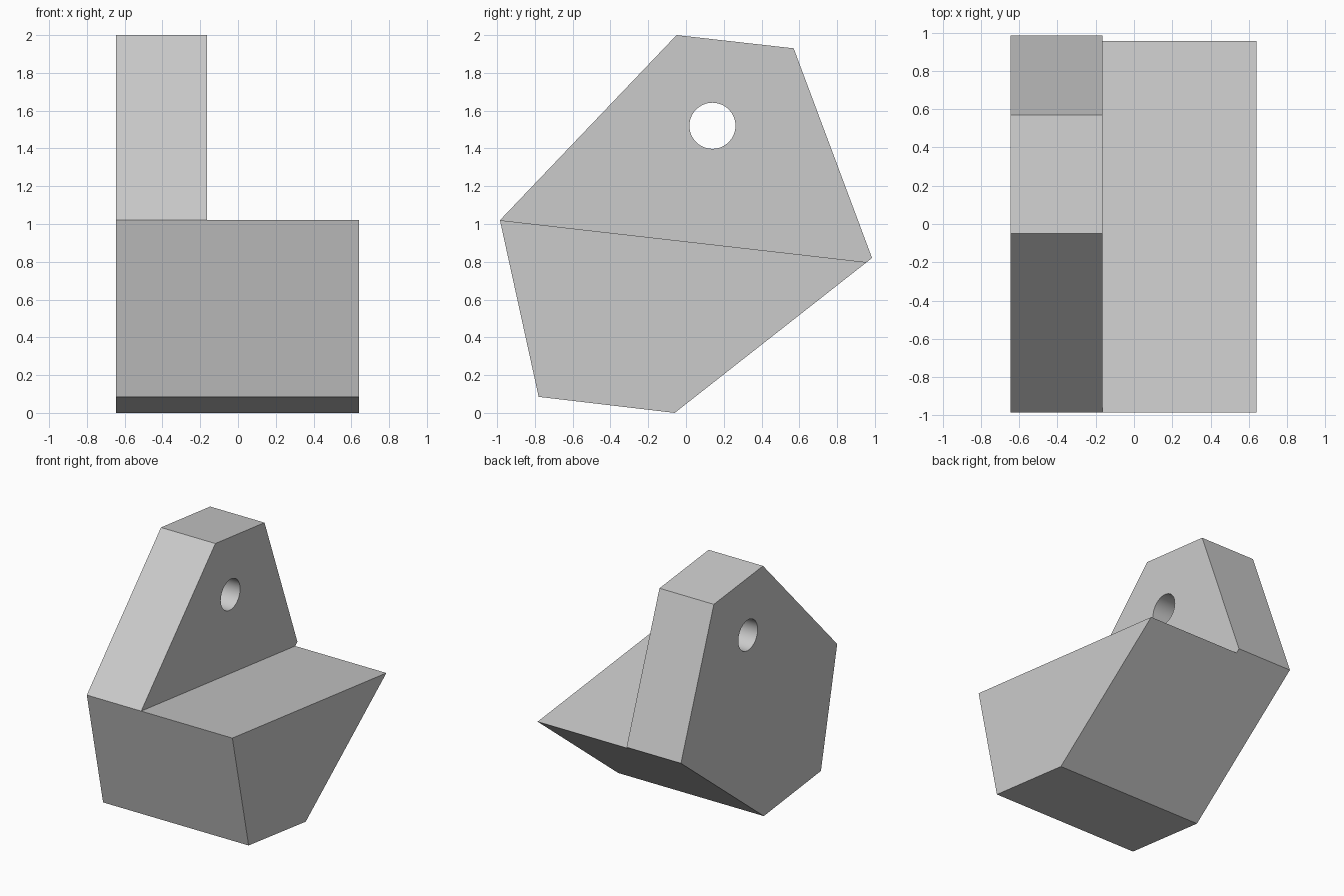
import bpy, bmesh, math
from mathutils import Vector

cube = bpy.data.objects.get("Cube")
if cube:
    bpy.data.objects.remove(cube, do_unlink=True)

# Single grey material
GREY = (0.6, 0.6, 0.6, 1)
mat = bpy.data.materials.new("plain grey")
mat.use_nodes = True
mat.diffuse_color = GREY
mat.node_tree.nodes["Principled BSDF"].inputs["Base Color"].default_value = GREY

# Side profile (y, z) and widths along x
BACK, STEP, FRONT = -0.645, -0.165, 0.64
nose, toe, heel = (-0.985, 1.02), (-0.78, 0.085), (-0.06, 0.0)
tail, top_back, top_front = (0.985, 0.82), (0.57, 1.93), (-0.05, 2.0)
ledge = tuple(Vector(heel).lerp(Vector(tail), 0.973))

bm = bmesh.new()
verts = {p: bm.verts.new((BACK, *p))
         for p in (nose, toe, heel, ledge, tail, top_back, top_front)}
base = bm.faces.new([verts[p] for p in (nose, toe, heel, ledge)])
lug = bm.faces.new([verts[p] for p in (nose, ledge, tail, top_back, top_front)])


def extrude(faces, distance):
    """Extrude faces along +x and return the new end faces."""
    geom = bmesh.ops.extrude_face_region(bm, geom=faces, use_keep_orig=False)["geom"]
    bmesh.ops.translate(bm, vec=(distance, 0, 0),
                        verts=[g for g in geom if isinstance(g, bmesh.types.BMVert)])
    return [g for g in geom if isinstance(g, bmesh.types.BMFace)]


# Plate thickness, keeping a back cap, then the wider base block
caps = bmesh.ops.duplicate(bm, geom=[base, lug])["geom"]
ends = extrude([base, lug], STEP - BACK)
bmesh.ops.remove_doubles(bm, verts=bm.verts, dist=0.0001)
lower = min(ends, key=lambda f: f.calc_center_median().z)
extrude([lower], FRONT - STEP)

# Merge coplanar faces and orient outward
bmesh.ops.remove_doubles(bm, verts=bm.verts, dist=0.0001)
bmesh.ops.dissolve_limit(bm, angle_limit=math.radians(0.5), verts=bm.verts, edges=bm.edges)
bmesh.ops.recalc_face_normals(bm, faces=bm.faces)
mesh = bpy.data.meshes.new("bracket_block")
bm.to_mesh(mesh)
bm.free()
mesh.materials.append(mat)
bracket = bpy.data.objects.new("bracket_block", mesh)
bpy.context.collection.objects.link(bracket)

# Round hole through the upright plate
bpy.ops.mesh.primitive_cylinder_add(vertices=64, radius=0.122, depth=0.8,
                                    location=((BACK + STEP) / 2, 0.14, 1.52),
                                    rotation=(0, math.pi / 2, 0))
cutter = bpy.context.object
cutter.name = "hole_cutter"
cutter.hide_render = True
cutter.data.materials.append(mat)
cut = bracket.modifiers.new("hole", "BOOLEAN")
cut.operation = "DIFFERENCE"
cut.solver = "EXACT"
cut.object = cutter

bpy.ops.object.select_all(action="DESELECT")
bracket.select_set(True)
bpy.context.view_layer.objects.active = bracket
bpy.ops.object.modifier_apply(modifier="hole")
bpy.data.objects.remove(cutter, do_unlink=True)
bpy.ops.object.shade_smooth_by_angle(angle=math.radians(20))
